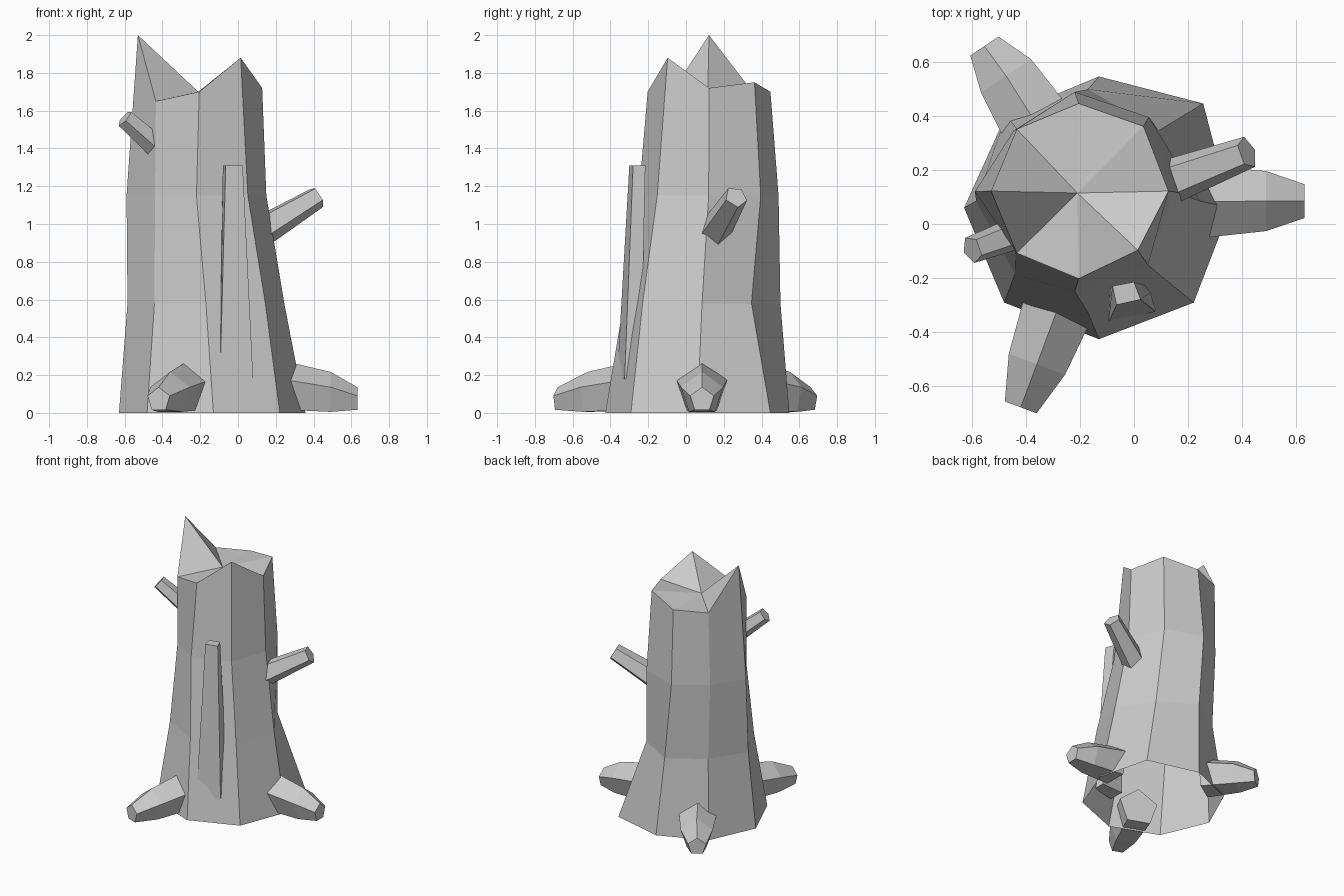
import bpy, bmesh, math
from mathutils import Vector

cube = bpy.data.objects.get("Cube")
if cube:
    bpy.data.objects.remove(cube, do_unlink=True)

grey = bpy.data.materials.new("weathered_grey")
grey.use_nodes = True
colour = (0.6, 0.6, 0.6, 1)
grey.diffuse_color = colour
grey.node_tree.nodes["Principled BSDF"].inputs["Base Color"].default_value = colour


def loft(name, rings, cap_start=True, apex=None):
    """Skin a list of point rings, ending flat or in a fan to an apex."""
    bm = bmesh.new()
    loops = [[bm.verts.new(p) for p in ring] for ring in rings]
    n = len(loops[0])
    for low, high in zip(loops, loops[1:]):
        for i in range(n):
            j = (i + 1) % n
            bm.faces.new((low[i], low[j], high[j], high[i]))
    if cap_start:
        bm.faces.new(loops[0][::-1])
    if apex:
        tip = bm.verts.new(apex)
        for i in range(n):
            bm.faces.new((loops[-1][i], loops[-1][(i + 1) % n], tip))
    else:
        bm.faces.new(loops[-1])
    bmesh.ops.recalc_face_normals(bm, faces=bm.faces)
    mesh = bpy.data.meshes.new(name)
    bm.to_mesh(mesh)
    bm.free()
    mesh.materials.append(grey)
    obj = bpy.data.objects.new(name, mesh)
    bpy.context.collection.objects.link(obj)


def limb(name, stations, level=False, roll=0.0):
    """Five-sided tapering limb through (centre, radius) stations."""
    centres = [Vector(c) for c, r in stations]
    axis = centres[-1] - centres[0]
    if level:
        axis.z = 0
    axis.normalize()
    side = axis.cross(Vector((0, 0, 1))).normalized()
    up = side.cross(axis)
    angles = [roll + math.tau * k / 5 for k in range(5)]
    rings = [[Vector(c) + r * (side * math.sin(a) + up * math.cos(a)) for a in angles]
             for c, r in stations]
    loft(name, rings)


def octagon(cx, cy, r, heights, bulges):
    """Eight points round a centre; bulges push single corners in or out."""
    ring = []
    for k, z in enumerate(heights):
        a, reach = k * math.pi / 4, r + bulges.get(k, 0)
        ring.append(Vector((cx + reach * math.cos(a), cy + reach * math.sin(a), z)))
    return ring


# Eight-sided trunk: hollow below, broken jagged rim on top
rim = [1.72, 1.75, 1.70, 1.70, 2.0, 1.65, 1.70, 1.88]
trunk_rings = [
    octagon(-0.13, 0.06, 0.487, [0] * 8, {1: 0.06, 4: 0.013, 5: 0.01, 7: 0.01}),
    octagon(-0.17, 0.085, 0.415, [0.58] * 8, {1: -0.045, 3: -0.055, 5: -0.03, 7: 0.03}),
    octagon(-0.22, 0.12, 0.37, [1.15] * 8, {1: 0.02, 3: -0.05, 5: -0.06, 7: 0.015}),
    octagon(-0.205, 0.122, 0.325, rim, {0: 0.008, 1: 0.015, 7: -0.015}),
]
loft("trunk", trunk_rings, cap_start=False, apex=(-0.21, 0.115, 1.70))

# Three roots with a shared taper: start, knee and tip on the ground plan
roots = {
    "left_root": ((0.24, 0.083), (0.49, 0.085), (0.632, 0.085)),
    "front_root": ((-0.265, -0.265), (-0.36, -0.52), (-0.42, -0.68)),
    "back_root": ((-0.345, 0.345), (-0.475, 0.55), (-0.555, 0.66)),
}
for name, plan in roots.items():
    profile = zip(plan, (0.133, 0.1, 0.07), (0.143, 0.117, 0.066))
    limb(name, [((x, y, z), r) for (x, y), z, r in profile], level=True)

# Broken branch stubs
limb("left_branch", [((0.1, 0.145, 0.95), 0.09), ((0.42, 0.265, 1.143), 0.062)], roll=-0.65)
limb("right_branch", [((-0.4, -0.02, 1.385), 0.065), ((-0.6, -0.095, 1.56), 0.052)], roll=0.6)

# Tapered strip of bark standing on the front
bark_foot = [(-0.1, -0.25, 0.18), (0.08, -0.24, 0.18), (0.08, -0.325, 0.18), (-0.095, -0.365, 0.18)]
bark_top = [(-0.08, -0.23, 1.31), (0, -0.215, 1.31), (0.025, -0.28, 1.31), (-0.065, -0.3, 1.31)]
loft("bark_strip", [bark_foot, bark_top])
